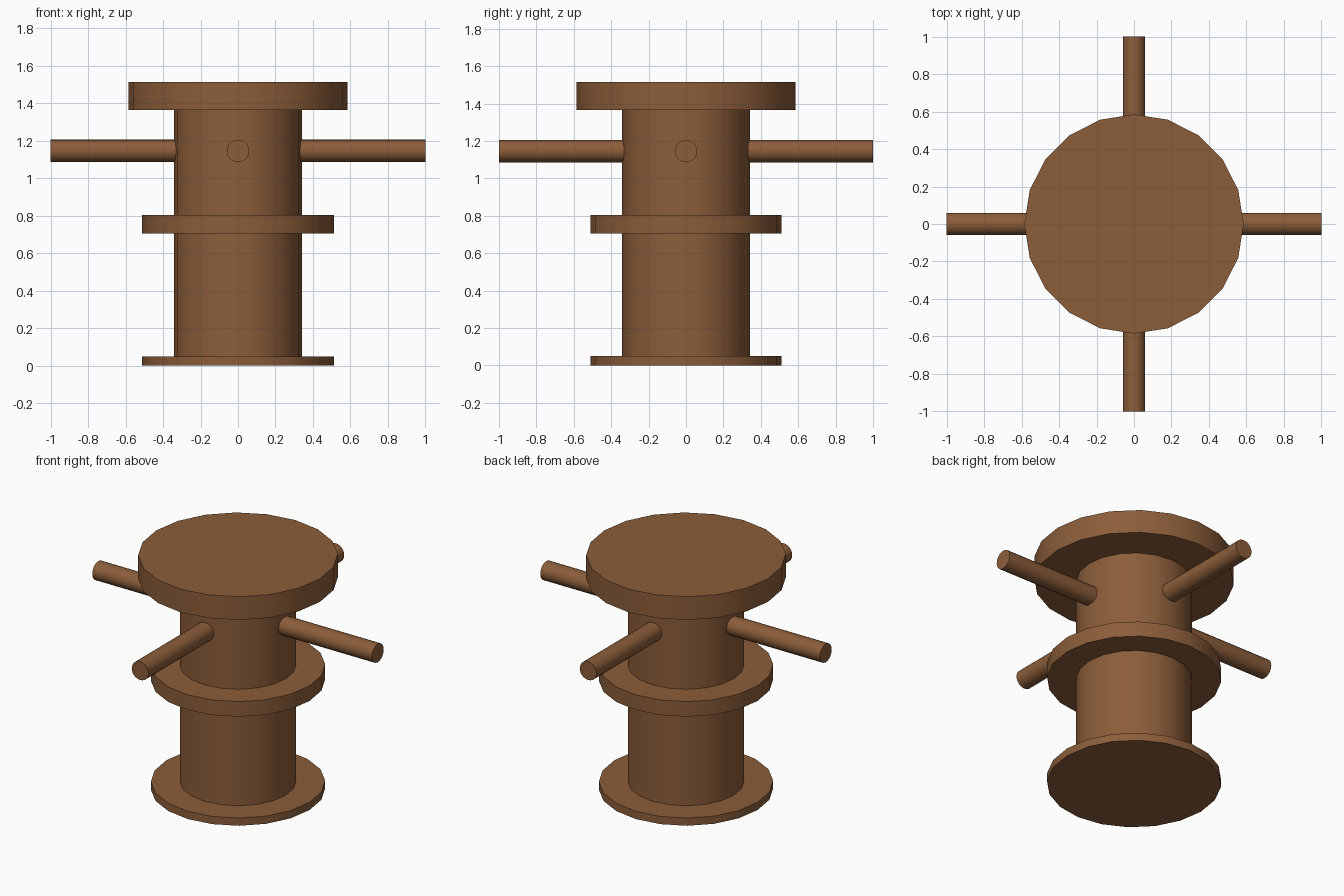
import bpy
import math

cube = bpy.data.objects.get("Cube")
if cube:
    bpy.data.objects.remove(cube, do_unlink=True)

SIDES = 20
ROD_HEIGHT = 1.146

# Single brown wood colour
wood = bpy.data.materials.new("brown_wood")
wood.use_nodes = True
brown = (0.26, 0.11, 0.042, 1)
wood.diffuse_color = brown
wood.node_tree.nodes["Principled BSDF"].inputs["Base Color"].default_value = brown


def cylinder(name, radius, length, location, rotation=(0, 0, 0)):
    bpy.ops.mesh.primitive_cylinder_add(
        vertices=SIDES, radius=radius, depth=length,
        location=location, rotation=rotation)
    obj = bpy.context.object
    obj.name = name
    obj.data.materials.append(wood)
    bpy.ops.object.shade_smooth_by_angle(angle=math.radians(30))
    return obj


def upright(name, radius, bottom, top):
    return cylinder(name, radius, top - bottom, (0, 0, (bottom + top) / 2))


# Central drum and its discs
upright("base_disc", 0.511, 0, 0.05)
upright("column", 0.341, 0.02, 1.40)
upright("middle_collar", 0.511, 0.705, 0.803)
upright("top_cap", 0.585, 1.365, 1.515)

# Four push bars, starting inside the column
bars = [("left_bar", 0), ("back_bar", 90), ("right_bar", 180), ("front_bar", 270)]
for name, degrees in bars:
    angle = math.radians(degrees)
    reach = 0.6
    cylinder(name, 0.06, 0.8,
             (reach * math.cos(angle), reach * math.sin(angle), ROD_HEIGHT),
             (0, math.pi / 2, angle))
